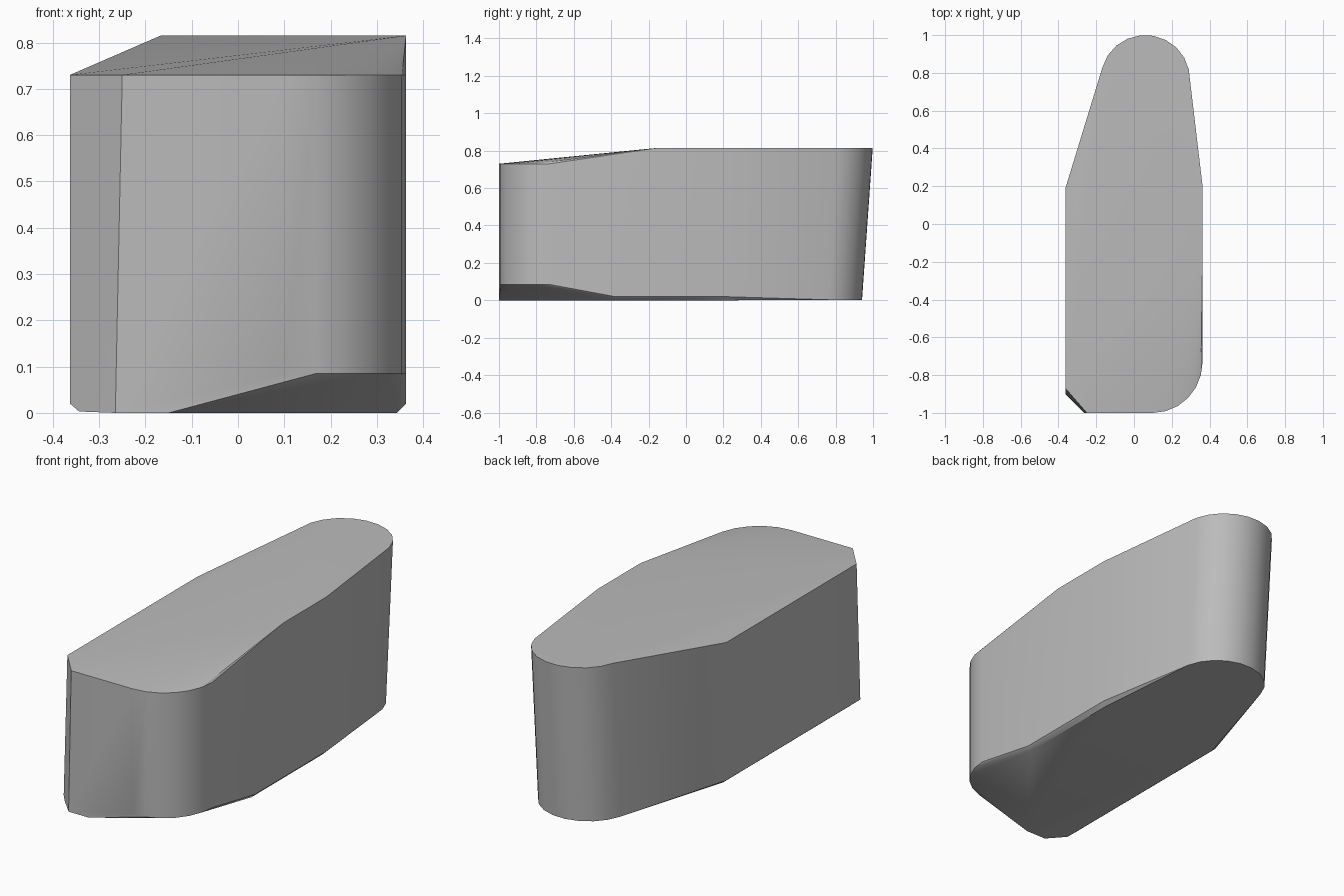
import bpy
import bmesh
from math import cos, sin, radians

HALF = 0.363      # half width of the body
TOP = 0.815       # rear deck height
NOSE = 0.73       # front deck height


def arc(cx, cy, rx, ry, start, end, steps):
    """Points along an elliptical arc, angles in degrees."""
    angles = [radians(start + (end - start) * i / steps) for i in range(steps + 1)]
    return [(cx + rx * cos(a), cy + ry * sin(a)) for a in angles]


def at_height(outline, z, shift=0):
    """Lift a flat outline to a height, optionally moved along y."""
    return [(x, y + shift, z) for x, y in outline]


def make_material(name, colour):
    material = bpy.data.materials.new(name)
    material.use_nodes = True
    material.diffuse_color = colour
    shader = next(n for n in material.node_tree.nodes if n.type == 'BSDF_PRINCIPLED')
    shader.inputs["Base Color"].default_value = colour
    return material


def make_hull(name, points, material):
    """Wrap a convex skin around the section points."""
    bm = bmesh.new()
    verts = [bm.verts.new(p) for p in points]
    result = bmesh.ops.convex_hull(bm, input=verts)
    spare = {g for g in result["geom_interior"] + result["geom_unused"]
             if isinstance(g, bmesh.types.BMVert)}
    bmesh.ops.delete(bm, geom=list(spare), context='VERTS')
    bmesh.ops.dissolve_limit(bm, angle_limit=radians(0.3),
                             verts=bm.verts[:], edges=bm.edges[:])
    bmesh.ops.recalc_face_normals(bm, faces=bm.faces[:])
    mesh = bpy.data.meshes.new(name)
    bm.to_mesh(mesh)
    bm.free()
    mesh.materials.append(material)
    body = bpy.data.objects.new(name, mesh)
    bpy.context.collection.objects.link(body)
    bpy.context.view_layer.objects.active = body
    body.select_set(True)
    bpy.ops.object.shade_smooth_by_angle(angle=radians(30))
    return body


cube = bpy.data.objects.get("Cube")
if cube:
    bpy.data.objects.remove(cube, do_unlink=True)

grey = make_material("plain grey", (0.5, 0.5, 0.5, 1))

# Rounded tail and rounded front corner
tail = arc(0.06, 0.77, 0.235, 0.23, 12, 165, 9)
corner = arc(0.1, -0.73, HALF - 0.1, 0.27, -90, 0, 6)

# Deck: flat at the back, sloping down to the front and the right edge
points = at_height(tail, TOP) + at_height(corner, NOSE)
points += [(HALF, y, TOP) for y in (-0.15, 0.2)]
points += [(-HALF, y, NOSE) for y in (-0.87, 0.19)]
points += [(-0.25, -1, NOSE)]

# Underside: tail tucked in, front corner cut upwards
points += at_height(tail, 0.003, -0.057) + at_height(corner, 0.085)
points += [(HALF, y, 0.02) for y in (-0.38, 0.2)]
points += [(-HALF, y, 0.02) for y in (-0.9, 0.19)]
points += [(0.343, y, 0) for y in (-0.38, 0.2)]
points += [(-0.343, y, 0.003) for y in (-0.92, 0.19)]
points += [(x, -1, 0) for x in (-0.265, -0.15)]

make_hull("body", points, grey)
